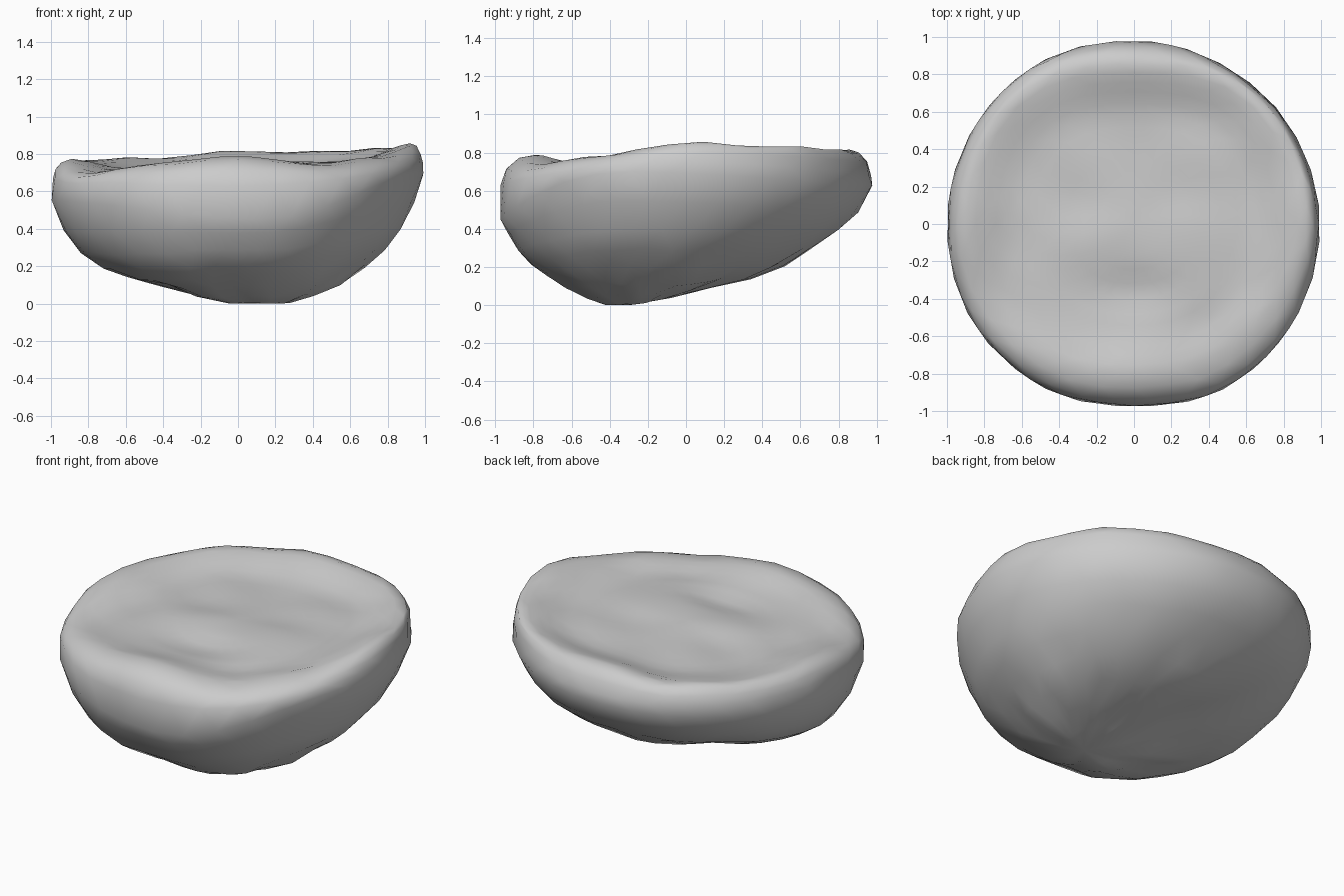
import bpy, bmesh, math, random
from mathutils import Vector, noise

if "Cube" in bpy.data.objects:
    bpy.data.objects.remove(bpy.data.objects["Cube"])

random.seed(4)
SEG = 32
NADIR = Vector((0.12, -0.3))

def around(vals, a):
    """Smooth periodic interpolation of evenly spaced values round the circle."""
    n = len(vals)
    f = (a / (2 * math.pi)) % 1 * n
    i = int(f)
    t = f - i
    t = t * t * (3 - 2 * t)
    return vals[i % n] * (1 - t) + vals[(i + 1) % n] * t

def profile(pts, t):
    for (t0, z0), (t1, z1) in zip(pts, pts[1:]):
        if t <= t1:
            return z0 + (z1 - z0) * (t - t0) / (t1 - t0)
    return pts[-1][1]

# Underside profiles towards right, back, left, front (fraction from lowest point, height)
UNDER = [
    [(0, 0), (.2, .015), (.46, .09), (.74, .28), (.86, .4), (.94, .55), (1, .7)],
    [(0, 0), (.07, 0), (.24, .06), (.48, .13), (.66, .22), (.84, .37), (.95, .5), (1, .63)],
    [(0, 0), (.13, .01), (.3, .045), (.43, .1), (.56, .12), (.74, .18), (.87, .28), (.95, .4), (1, .55)],
    [(0, 0), (.18, .0), (.48, .09), (.82, .24), (1, .45)],
]
# Extra fullness of the underside, every 45 degrees from the right
BULGE = [-.01, 0, 0, .045, 0, -.03, 0, -.01]
OUTLINE = [.995, .985, .975, .98, 1.0, 1.0, 1.0, 1.01, 1.0, .975, 1.005, 1.0]
SHOULDER = [.75, .68, .67, .63]
RIM_R = [.93, .95, .86, .94, .90, .86, .80, .84]
RIM_Z = [.855, .835, .81, .815, .78, .77, .765, .70, .755, .79, .745, .785]

def dip(x, y, cx, cy, sx, sy, rot=0):
    c, s = math.cos(rot), math.sin(rot)
    u, v = (x - cx) * c + (y - cy) * s, -(x - cx) * s + (y - cy) * c
    return math.exp(-(u / sx) ** 2 - (v / sy) ** 2)

def top_z(x, y, t, rim):
    """Shallow dished top with a few hollows, meeting the rim at t = 1."""
    k = max(0, (t - .66) / .34)
    k = k * k * (3 - 2 * k)
    inner = .735 + .03 * x
    inner -= .03 * dip(x, y, 0, -.36, .25, .1)
    inner -= .035 * dip(x, y, .55, -.47, .4, .12, .55)
    inner += .02 * dip(x, y, .1, -.08, .5, .2)
    inner += .015 * noise.noise(Vector((x * 3, y * 4, 1)))
    return inner * (1 - k) + rim * k

def rim_z(a):
    return around(RIM_Z, a) + .015 * noise.noise(Vector((math.cos(a) * 4, math.sin(a) * 4, 2)))

bm = bmesh.new()
rings = []

def add_ring(fn):
    """Alternate rings are turned by half a step, giving triangular facets."""
    shift = math.pi / SEG * (len(rings) % 2)
    rings.append([bm.verts.new(fn(2 * math.pi * i / SEG + shift)) for i in range(SEG)])

def edge(a):
    return Vector((math.cos(a), math.sin(a))) * around(OUTLINE, a)

# Underside rings spread out from the lowest point
def under(t):
    def fn(a):
        p = NADIR.lerp(edge(a), t)
        d = edge(a) - NADIR
        z = around([profile(u, t) for u in UNDER], math.atan2(d.y, d.x))
        bump = around(BULGE, a) + random.uniform(-.012, .012)
        bump += .015 * noise.noise(Vector((p.x * 4, p.y * 4, 5)))
        z += bump * math.sin(math.pi * t)
        return (p.x, p.y, max(z, 0))
    return fn

for t in (.18, .34, .5, .64, .76, .86, .94, 1):
    add_ring(under(t))

# Rounded shoulder and rim
def wall(m):
    def fn(a):
        r0, r1 = around(OUTLINE, a), around(RIM_R, a)
        z1 = rim_z(a)
        z0 = min(around(SHOULDER, a), z1 - .06)
        r = r1 + (r0 - r1) * math.cos(m * math.pi / 2) - random.uniform(0, .012)
        z = z0 + (z1 - z0) * math.sin(m * math.pi / 2)
        return (r * math.cos(a), r * math.sin(a), z)
    return fn

for m in (0, .36, .7, 1):
    add_ring(wall(m))

# Dished top
def top(t):
    def fn(a):
        r = around(RIM_R, a) * t
        x, y = r * math.cos(a), r * math.sin(a)
        return (x, y, top_z(x, y, t, rim_z(a)))
    return fn

for t in (.94, .88, .82, .75, .68, .6, .5, .4, .3, .2, .1):
    add_ring(top(t))

# Skin the rings and close both ends
for n, (lo, hi) in enumerate(zip(rings, rings[1:])):
    for i in range(SEG):
        j = (i + 1) % SEG
        if n % 2 == 0:
            bm.faces.new((lo[i], lo[j], hi[i]))
            bm.faces.new((lo[j], hi[j], hi[i]))
        else:
            bm.faces.new((lo[i], hi[j], hi[i]))
            bm.faces.new((lo[i], lo[j], hi[j]))
low = bm.verts.new((NADIR.x, NADIR.y, 0))
mid = bm.verts.new((0, 0, top_z(0, 0, 0, .7)))
for i in range(SEG):
    j = (i + 1) % SEG
    bm.faces.new((low, rings[0][j], rings[0][i]))
    bm.faces.new((mid, rings[-1][i], rings[-1][j]))
bmesh.ops.recalc_face_normals(bm, faces=bm.faces)

me = bpy.data.meshes.new("stone_slab")
bm.to_mesh(me)
bm.free()
for p in me.polygons:
    p.use_smooth = True
ob = bpy.data.objects.new("stone_slab", me)
bpy.context.collection.objects.link(ob)
